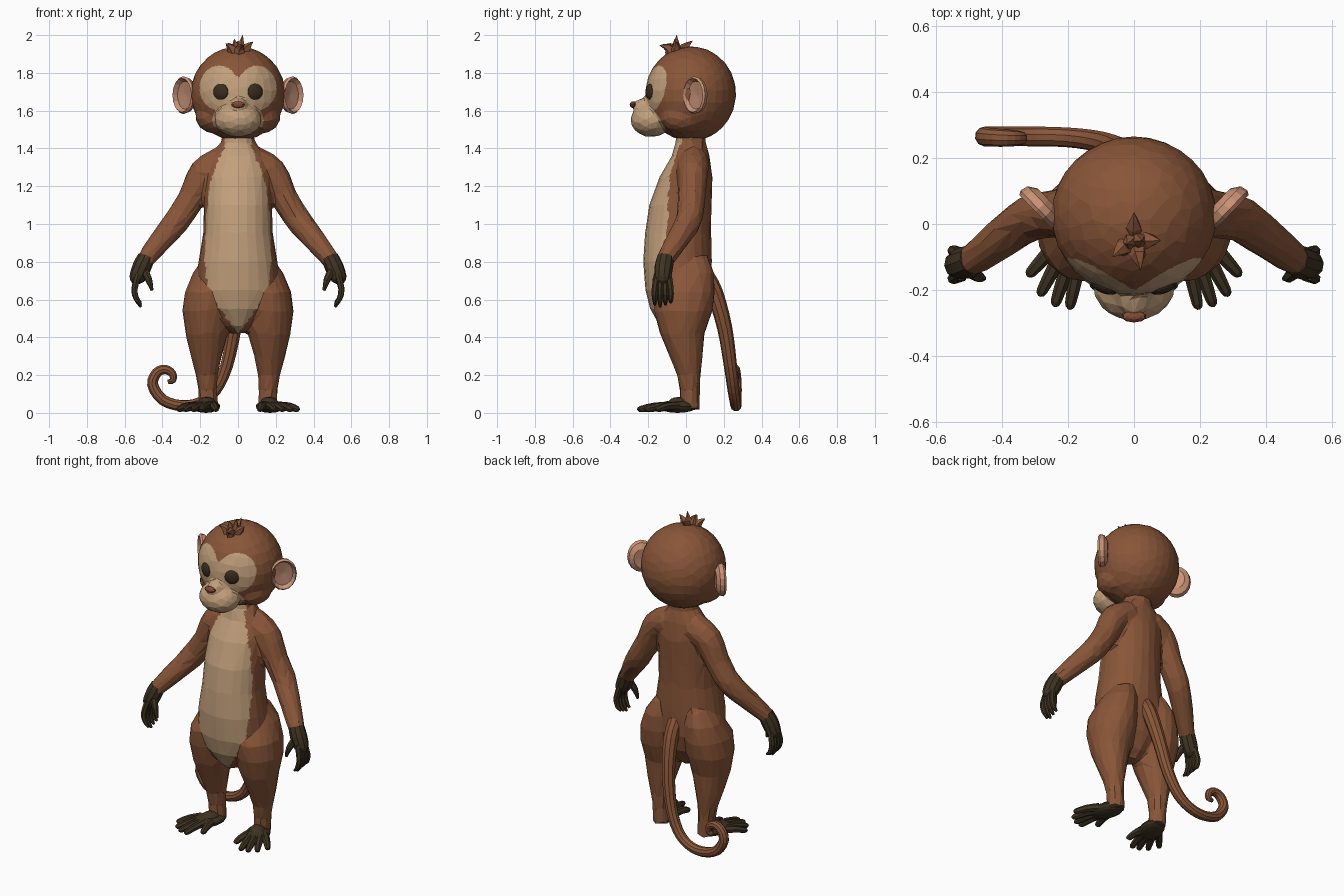
import bpy, bmesh, math
from mathutils import Vector, Matrix

cube = bpy.data.objects.get("Cube")
if cube:
    bpy.data.objects.remove(cube)


def material(name, rgb):
    m = bpy.data.materials.new(name)
    m.use_nodes = True
    m.diffuse_color = (*rgb, 1)
    m.node_tree.nodes["Principled BSDF"].inputs["Base Color"].default_value = (*rgb, 1)
    return m


FUR = material("brown fur", (0.25, 0.092, 0.04))
SKIN = material("tan skin", (0.54, 0.35, 0.2))
DARK = material("dark paws", (0.05, 0.033, 0.016))
PINK = material("pink ear", (0.6, 0.29, 0.18))
INNER = material("inner ear", (0.48, 0.24, 0.16))
EYE = material("dark eye", (0.04, 0.026, 0.014))
NOSE = material("red brown nose", (0.24, 0.07, 0.035))


def finish(name, bm, *mats):
    bmesh.ops.recalc_face_normals(bm, faces=bm.faces[:])
    me = bpy.data.meshes.new(name)
    bm.to_mesh(me)
    bm.free()
    ob = bpy.data.objects.new(name, me)
    bpy.context.scene.collection.objects.link(ob)
    for m in mats:
        me.materials.append(m)
    return ob


def ellipsoid(bm, centre, radii, turn=0, u=20, v=14):
    mat = Matrix.Translation(centre) @ Matrix.Rotation(turn, 4, 'Z') @ Matrix.Diagonal((*radii, 1))
    bmesh.ops.create_uvsphere(bm, u_segments=u, v_segments=v, radius=1, matrix=mat)


def skin_rings(bm, rings):
    # bridge rings of points and close both ends
    loops = [[bm.verts.new(p) for p in ring] for ring in rings]
    n = len(loops[0])
    for a, b in zip(loops, loops[1:]):
        for i in range(n):
            j = (i + 1) % n
            bm.faces.new((a[i], a[j], b[j], b[i]))
    bm.faces.new(loops[0])
    bm.faces.new(loops[-1])


def circle(n):
    return [(math.cos(2 * math.pi * i / n), math.sin(2 * math.pi * i / n)) for i in range(n)]


def loft(bm, sections, s=1, n=24):
    # horizontal oval sections: x, y, z, half width, half depth
    skin_rings(bm, [[(s * (x + rx * c), y + ry * q, z) for c, q in circle(n)]
                    for x, y, z, rx, ry in sections])


def smooth_path(points, steps):
    # Catmull-Rom resampling of x, y, z, radius
    p = [Vector(q) for q in points]
    p = [2 * p[0] - p[1]] + p + [2 * p[-1] - p[-2]]
    out = []
    for a, b, c, d in zip(p, p[1:], p[2:], p[3:]):
        for k in range(steps):
            t = k / steps
            out.append(0.5 * (2 * b + (c - a) * t + (2 * a - 5 * b + 4 * c - d) * t * t
                              + (3 * b - a - 3 * c + d) * t ** 3))
    return out + [p[-2]]


def tube(bm, points, s=1, n=7, steps=2):
    path = smooth_path([(s * x, y, z, r) for x, y, z, r in points], steps)
    pos = [Vector(q[:3]) for q in path]
    tangent = (pos[1] - pos[0]).normalized()
    side = tangent.orthogonal().normalized()
    rings = []
    for i, p in enumerate(pos):
        new = (pos[min(i + 1, len(pos) - 1)] - pos[max(i - 1, 0)]).normalized()
        side = tangent.rotation_difference(new) @ side
        tangent = new
        up = tangent.cross(side)
        rings.append([p + max(path[i][3], 0.001) * (c * side + q * up) for c, q in circle(n)])
    skin_rings(bm, rings)


def facet(ob, voxel, faces, levels, rounds):
    # fuse the parts, reduce to broad flat facets, then split them finely for painting
    bpy.context.view_layer.objects.active = ob

    def apply(kind, **settings):
        mod = ob.modifiers.new(kind, kind)
        for key, value in settings.items():
            setattr(mod, key, value)
        bpy.ops.object.modifier_apply(modifier=mod.name)

    apply('REMESH', mode='VOXEL', voxel_size=voxel)
    apply('SMOOTH', factor=0.5, iterations=rounds)
    apply('DECIMATE', ratio=min(1, faces / (2 * len(ob.data.polygons))))
    apply('SUBSURF', subdivision_type='SIMPLE', levels=levels)
    for p in ob.data.polygons:
        p.use_smooth = False


def paint(ob, rule):
    for p in ob.data.polygons:
        p.material_index = rule(p.center, p.normal)


SIDES = (("left", 1), ("right", -1))

# Body: torso, legs and arms fused
bm = bmesh.new()
loft(bm, [(0, y, z, rx, ry) for z, rx, y, ry in (
    (1.52, .075, .025, .075), (1.43, .09, .025, .08), (1.36, .15, .025, .1),
    (1.25, .175, 0, .14), (1.1, .18, -.03, .165), (.95, .185, -.042, .175),
    (.8, .21, -.045, .182), (.65, .22, -.04, .175), (.55, .17, -.04, .15),
    (.46, .08, -.04, .1), (.42, .03, -.04, .05))])
for _, s in SIDES:
    loft(bm, [(.12, .03, .82, .06, .09), (.14, .02, .74, .1, .13), (.155, -.01, .64, .127, .165),
              (.163, -.015, .54, .132, .155), (.165, -.02, .42, .113, .118),
              (.168, 0, .3, .083, .088), (.165, .015, .2, .058, .062),
              (.16, .02, .12, .05, .053), (.155, .022, .015, .052, .052)], s)
    tube(bm, [(.08, .04, 1.33, .085), (.18, .035, 1.27, .082), (.245, .03, 1.14, .072),
              (.32, .015, 1.02, .07), (.41, -.05, .91, .06), (.49, -.11, .81, .048),
              (.5, -.115, .78, .04)], s, 14, 3)
body = finish("body", bm, FUR, SKIN, DARK)
facet(body, 0.012, 1100, 2, 6)

BELLY = ((.42, 0), (.5, .06), (.6, .125), (.7, .168), (.85, .175), (1.05, .168),
         (1.2, .15), (1.3, .115), (1.4, .075), (1.55, .06))


def belly_width(z):
    for (z0, w0), (z1, w1) in zip(BELLY, BELLY[1:]):
        if z0 <= z < z1:
            return w0 + (w1 - w0) * (z - z0) / (z1 - z0)
    return -1


def body_rule(c, n):
    if c.z < .03:
        return 2
    return 1 if c.y < -.02 and n.y < .1 and abs(c.x) < belly_width(c.z) else 0


paint(body, body_rule)

# Head: skull, cheeks, muzzle and nose bridge fused
bm = bmesh.new()
ellipsoid(bm, (0, .025, 1.69), (.25, .24, .25), u=32, v=24)
for _, s in SIDES:
    ellipsoid(bm, (s * .125, -.02, 1.57), (.1, .12, .09))
ellipsoid(bm, (0, -.185, 1.55), (.125, .108, .09))
ellipsoid(bm, (0, -.195, 1.62), (.055, .09, .05))
head = finish("head", bm, FUR, SKIN)
facet(head, 0.01, 750, 3, 5)


def mask_rule(c, n):
    x = abs(c.x)
    eye_patch = ((x - .1) / .103) ** 2 + ((c.z - 1.72) / .118) ** 2 < 1 and c.y < -.06
    muzzle = (x / .135) ** 2 + ((c.z - 1.55) / .105) ** 2 < 1 and c.y < -.11
    bridge = x < .1 and 1.55 < c.z < 1.78 and c.y < -.1
    return int(eye_patch or muzzle or bridge)


paint(head, mask_rule)

bm = bmesh.new()
ellipsoid(bm, (0, -.28, 1.632), (.038, .018, .018), u=10, v=6)
finish("nose", bm, NOSE)

# Hair tuft
bm = bmesh.new()
for x, y, z in ((.025, -.05, 2.0), (-.02, -.06, 1.98), (-.065, -.1, 1.955),
                (.08, -.05, 1.965), (0, .035, 1.97), (.02, -.14, 1.945)):
    tube(bm, [(x * .3, -.05 + (y + .05) * .3, 1.9, .032),
              (x * .6, -.05 + (y + .05) * .5, 1.935, .024), (x, y, z, 0)], n=5)
finish("hair_tuft", bm, FUR)

# Tail with a curled end
bm = bmesh.new()
tube(bm, [(0, .09, .75, .045), (0, .15, .64, .045), (-.02, .205, .45, .04), (-.06, .235, .25, .035),
          (-.12, .252, .12, .032), (-.2, .262, .055, .03), (-.3, .265, .038, .03),
          (-.4, .265, .07, .03), (-.452, .265, .15, .03), (-.43, .262, .212, .028),
          (-.385, .26, .23, .026), (-.347, .26, .207, .022), (-.345, .26, .172, .018),
          (-.372, .26, .165, .011)], n=10, steps=3)
finish("tail", bm, FUR)

for label, s in SIDES:
    # Eye
    bm = bmesh.new()
    ellipsoid(bm, (s * .09, -.19, 1.7), (.043, .02, .043), s * math.radians(22), 14, 10)
    finish(label + "_eye", bm, EYE)

    # Ear: shallow bowl with a raised rim
    bm = bmesh.new()
    turn = Matrix.Rotation(math.radians(46), 3, 'Z')
    rings = []
    for r, d in ((.05, .03), (.6, .034), (.93, .016), (1, -.008), (.9, -.02), (.74, .004), (.05, .012)):
        ring = [Vector((.283, .05, 1.682)) + turn @ Vector((.079 * r * c, d, .1 * r * q))
                for c, q in circle(16)]
        rings.append([(s * p.x, p.y, p.z) for p in ring])
    skin_rings(bm, rings)
    ear = finish(label + "_ear", bm, PINK, INNER)
    middle = Vector((s * .283, .05, 1.682))
    paint(ear, lambda c, n: int(n.y < -.3 and (c - middle).length < .065))

    # Hand: palm, four curled fingers and a thumb
    bm = bmesh.new()
    tube(bm, [(.485, -.107, .825, .046), (.51, -.118, .77, .05), (.535, -.123, .71, .042),
              (.54, -.124, .685, .02)], s, 10)
    for i in range(4):
        y = -.165 + .028 * i
        tip = .56 + .012 * abs(i - 1)
        tube(bm, [(.53, -.123 + (y + .123) * .7, .73, .019), (.548, y, .655, .017),
                  (.538, y, .605, .015), (.513, y, tip, .007)], s)
    tube(bm, [(.5, -.135, .76, .024), (.472, -.158, .705, .019), (.455, -.165, .648, .008)], s)
    finish(label + "_hand", bm, DARK)

    # Foot: flat sole with five fanned toes
    bm = bmesh.new()
    ellipsoid(bm, (s * .17, -.045, .034), (.072, .11, .034), s * .35, 14, 8)
    ellipsoid(bm, (s * .165, -.04, .05), (.048, .06, .034), s * .35, 12, 8)
    for i, (x, y) in enumerate(((.115, -.195), (.195, -.255), (.24, -.247), (.285, -.215), (.32, -.155))):
        bx, by = .135 + .022 * i, -.08 + .008 * i
        tube(bm, [(bx, by, .036, .026), ((bx + x) / 2, (by + y) / 2, .034, .022),
                  (x * .92 + bx * .08, y * .92 + by * .08, .02, .017), (x, y, .014, .008)], s)
    finish(label + "_foot", bm, DARK)
